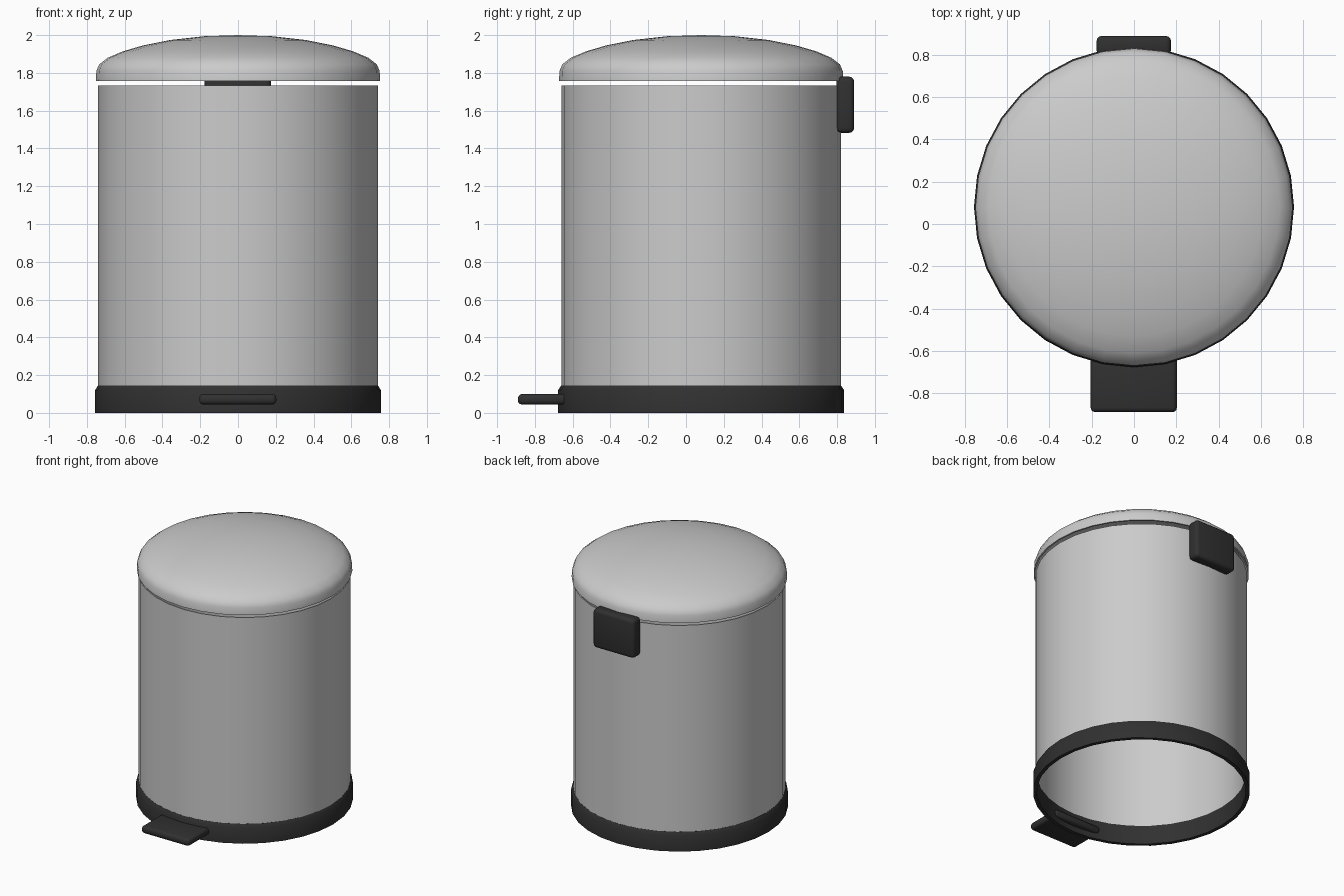
import bpy, bmesh, math
from mathutils import Vector

SEGMENTS = 32
AXIS_Y = 0.08

if "Cube" in bpy.data.objects:
    bpy.data.objects.remove(bpy.data.objects["Cube"], do_unlink=True)


def material(name, value):
    mat = bpy.data.materials.new(name)
    mat.use_nodes = True
    color = (value, value, value, 1)
    mat.diffuse_color = color
    mat.node_tree.nodes["Principled BSDF"].inputs["Base Color"].default_value = color
    return mat


def finish(bm, name, mat, angle):
    bmesh.ops.recalc_face_normals(bm, faces=bm.faces)
    mesh = bpy.data.meshes.new(name)
    bm.to_mesh(mesh)
    bm.free()
    mesh.materials.append(mat)
    obj = bpy.data.objects.new(name, mesh)
    bpy.context.collection.objects.link(obj)
    bpy.ops.object.select_all(action="DESELECT")
    obj.select_set(True)
    bpy.context.view_layer.objects.active = obj
    bpy.ops.object.shade_smooth_by_angle(angle=math.radians(angle))
    return obj


def revolve(name, profile, mat, closed=True, angle=40):
    """Spin a (radius, height) profile around the vertical axis of the bin."""
    bm = bmesh.new()
    verts = [bm.verts.new((r, AXIS_Y, z)) for r, z in profile]
    pairs = list(zip(verts, verts[1:]))
    if closed:
        pairs.append((verts[-1], verts[0]))
    edges = [bm.edges.new(pair) for pair in pairs]
    bmesh.ops.spin(bm, geom=verts + edges, cent=(0, AXIS_Y, 0), axis=(0, 0, 1),
                   angle=math.tau, steps=SEGMENTS, use_duplicate=False)
    bmesh.ops.remove_doubles(bm, verts=bm.verts, dist=0.0005)
    return finish(bm, name, mat, angle)


def rounded_box(name, low, high, bevel, mat):
    low, high = Vector(low), Vector(high)
    bm = bmesh.new()
    bmesh.ops.create_cube(bm, size=1)
    bmesh.ops.scale(bm, vec=high - low, verts=bm.verts)
    bmesh.ops.translate(bm, vec=(low + high) / 2, verts=bm.verts)
    bmesh.ops.bevel(bm, geom=bm.edges[:], offset=bevel, segments=3,
                    profile=0.5, affect="EDGES")
    return finish(bm, name, mat, 50)


steel = material("brushed steel grey", 0.6)
plastic = material("dark plastic", 0.03)

# Open tube of the bin
revolve("body", [(0.74, 0.14), (0.74, 1.733), (0.732, 1.733), (0.732, 0.14)], steel)

# Chamfered foot ring
revolve("base_ring", [(0.73, 0), (0.757, 0), (0.757, 0.12), (0.741, 0.145),
                      (0.73, 0.145)], plastic)

# Hollow domed lid: outer dome, then the same dome slightly smaller inside
outer = [(0, 2.0), (0.18, 1.994), (0.36, 1.974), (0.5, 1.946), (0.61, 1.914),
         (0.69, 1.88), (0.735, 1.845), (0.75, 1.81), (0.752, 1.757)]
inner = [(r * 0.985, z - 0.012) for r, z in outer[:-1]]
inner.append((0.74, 1.757))
revolve("lid", outer + inner[::-1], steel, closed=False)

# Foot pedal and rear hinge cover
rounded_box("pedal", (-0.205, -0.89, 0.044), (0.203, -0.61, 0.1), 0.022, plastic)
rounded_box("hinge_cover", (-0.177, 0.797, 1.483), (0.175, 0.89, 1.78), 0.025, plastic)
